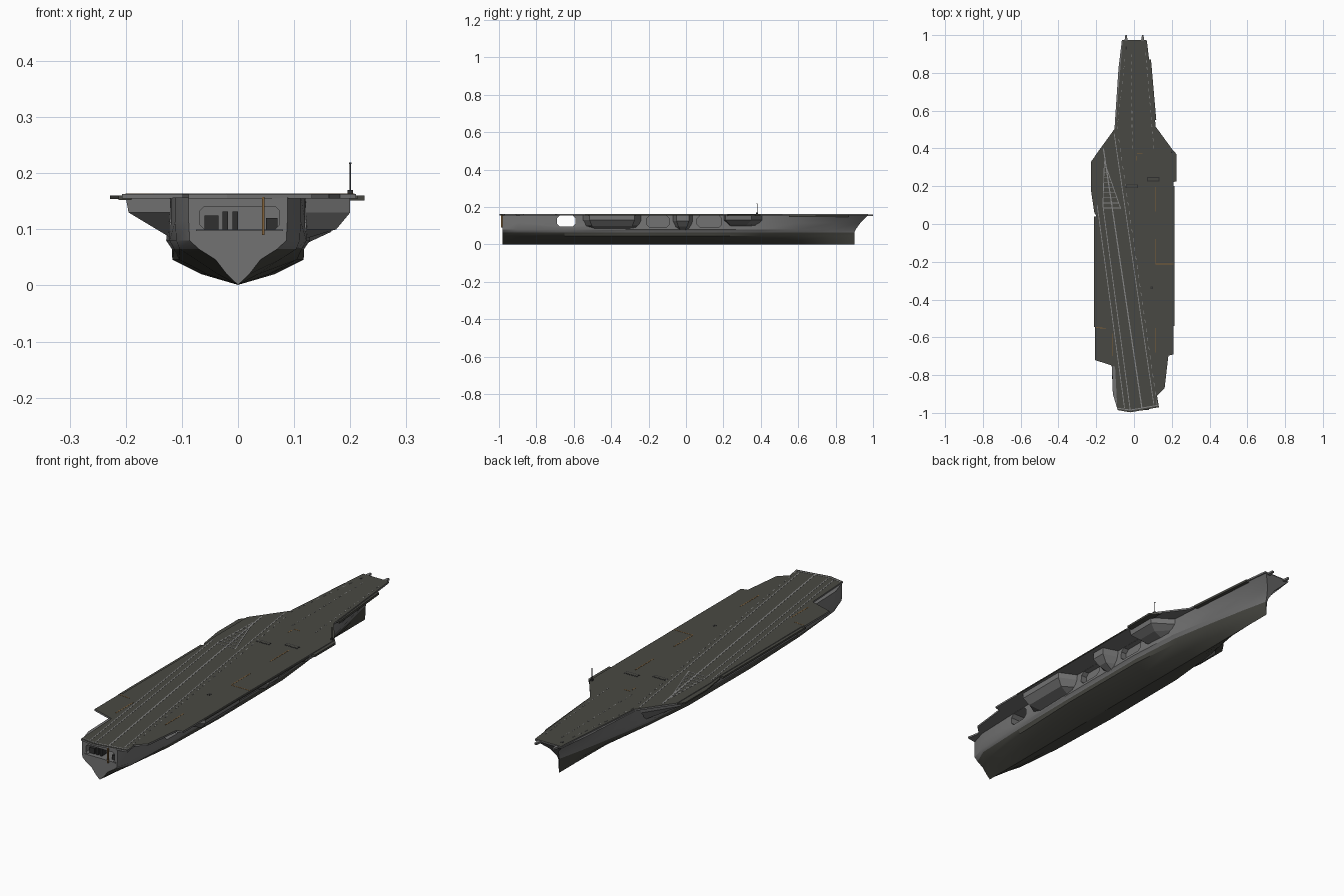
import bpy, bmesh, math
from mathutils import Vector

if "Cube" in bpy.data.objects:
    bpy.data.objects.remove(bpy.data.objects["Cube"])

def mat(name, r, g, b):
    m = bpy.data.materials.new(name)
    m.diffuse_color = (r, g, b, 1)
    m.use_nodes = True
    m.node_tree.nodes["Principled BSDF"].inputs["Base Color"].default_value = m.diffuse_color
    return m

GREY = mat("hull grey", .17, .17, .17)
LOWER = mat("lower hull dark", .065, .065, .055)
DECK = mat("deck olive", .066, .066, .056)
LINE = mat("marking grey", .24, .24, .24)
BROWN = mat("marking brown", .22, .12, .04)
DARK = mat("dark fittings", .03, .03, .03)

def finish(name, bm, mats, smooth=False):
    bmesh.ops.recalc_face_normals(bm, faces=bm.faces)
    me = bpy.data.meshes.new(name)
    bm.to_mesh(me)
    bm.free()
    ob = bpy.data.objects.new(name, me)
    bpy.context.collection.objects.link(ob)
    for m in mats:
        me.materials.append(m)
    if smooth:
        bpy.context.view_layer.objects.active = ob
        ob.select_set(True)
        bpy.ops.object.shade_smooth_by_angle(angle=math.radians(28))
        ob.select_set(False)
    return ob

def loft(bm, rings):
    vs = [[bm.verts.new(p) for p in r] for r in rings]
    n = len(vs[0])
    for a, b in zip(vs, vs[1:]):
        for i in range(n):
            j = (i + 1) % n
            bm.faces.new((a[i], a[j], b[j], b[i]))
    bm.faces.new(vs[0])
    bm.faces.new(vs[-1])

def prism(name, pts, a, b, axis, mats):
    """Extrude a 2D outline from a to b along an axis."""
    put = {"x": lambda p, t: (t, p[0], p[1]), "y": lambda p, t: (p[0], t, p[1]),
           "z": lambda p, t: (p[0], p[1], t)}[axis]
    bm = bmesh.new()
    loft(bm, [[put(p, t) for p in pts] for t in (a, b)])
    return finish(name, bm, mats)

def box(name, x0, x1, y0, y1, z0, z1, m):
    return prism(name, [(x0, y0), (x1, y0), (x1, y1), (x0, y1)], z0, z1, "z", [m])

def chamfer_rect(u0, u1, v0, v1, c):
    return [(u0 + c, v0), (u1 - c, v0), (u1, v0 + c), (u1, v1 - c),
            (u1 - c, v1), (u0 + c, v1), (u0, v1 - c), (u0, v0 + c)]

# Hull: half widths at seven heights for each station along the length
HZ = (.001, .02, .046, .065, .08, .115, .157)
STATIONS = [
    (-.98, (0, .02, .04, .07, .086, .088, .088)),
    (-.90, (0, .036, .075, .104, .11, .112, .112)),
    (-.65, (0, .055, .105, .114, .122, .121, .12)),
    (-.30, (0, .065, .117, .118, .128, .125, .122)),
    (.15, (0, .062, .115, .117, .127, .124, .12)),
    (.40, (0, .046, .09, .1, .111, .11, .11)),
    (.60, (0, .026, .054, .065, .075, .084, .097)),
    (.78, (0, .01, .023, .03, .037, .055, .082)),
    (.90, (0, .001, .002, .003, .005, .02, .064)),
]
bm = bmesh.new()
rings = []
for y, w in STATIONS:
    rake = .075 * max(0, (y - .6) / .3)
    half = [(x, y + rake * max(0, (z - .06) / .097) ** 1.5, z) for x, z in zip(w, HZ)]
    rings.append(half + [(-x, yy, z) for x, yy, z in reversed(half[1:])])
loft(bm, rings)
for f in bm.faces:
    if f.calc_center_median().z < .064 and abs(f.normal.y) < .99:
        f.material_index = 1
# transom and stem caps stay grey
for f in bm.faces:
    if len(f.verts) > 4:
        f.material_index = 0
hull = finish("hull", bm, [GREY, LOWER], True)

# Openings: through elevator bay, stern bay, starboard elevator doors
cutters = [
    prism("bay_cutter", chamfer_rect(-.69, -.59, .097, .154, .015), -.3, .3, "x", [GREY]),
    prism("stern_cutter", chamfer_rect(-.068, .074, .1, .141, .008), -1.1, -.88, "y", [GREY]),
    prism("door_cutter_aft", chamfer_rect(-.21, -.09, .092, .154, .015), .095, .3, "x", [GREY]),
    prism("door_cutter_fore", chamfer_rect(.06, .19, .092, .154, .015), .095, .3, "x", [GREY]),
]
for c in cutters:
    c.hide_render = True
    b = hull.modifiers.new("opening", "BOOLEAN")
    b.operation, b.object, b.solver = "DIFFERENCE", c, "EXACT"
dg = bpy.context.evaluated_depsgraph_get()
hull.data = bpy.data.meshes.new_from_object(hull.evaluated_get(dg))
hull.modifiers.clear()
for c in cutters:
    bpy.data.objects.remove(c)

# Flight deck
outline = [(-.06, .972), (.068, .972), (.08, .87), (.115, .515), (.21, .385), (.21, -.69),
           (.182, -.697), (.162, -.87), (.122, -.91), (.132, -.97), (-.02, -.997),
           (-.088, -.985), (-.1, -.755), (-.207, -.72), (-.207, -.54), (-.2, -.53),
           (-.2, .06), (-.207, .12), (-.207, .36), (-.098, .51)]
deck = prism("flight_deck", outline, .155, .163, "z", [GREY, DECK])
for f in deck.data.polygons:
    if f.normal.z > .5:
        f.material_index = 1

# Catwalks below the deck edge
prism("port_bow_catwalk", [(-.19, .03), (-.21, .06), (-.228, .18), (-.228, .33), (-.19, .38)],
      .154, .16, "z", [DECK])
prism("starboard_bow_catwalk", [(.19, .22), (.225, .225), (.225, .37), (.19, .41)], .151, .16, "z", [DECK])
box("port_catwalk", -.213, -.19, -.545, .04, .152, .16, DECK)
box("starboard_catwalk", .2, .214, -.54, .2, .155, .16, DECK)
prism("bow_catwalk", [(.075, .87), (.09, .87), (.118, .55), (.1, .55)], .148, .158, "z", [DECK])

# Sponsons under the deck overhang
def sponson(name, side, y0, y1, levels, cut0, cut1):
    bm = bmesh.new()
    loft(bm, [[(side * .09, y0 + d, z), (side * x, y0 + cut0 + d, z),
               (side * x, y1 - cut1 - d, z), (side * .09, y1 - d, z)] for x, d, z in levels])
    finish(name, bm, [GREY])

star = [(.2, 0, .156), (.2, 0, .13), (.175, .012, .1), (.122, .03, .084)]
sponson("starboard_aft_sponson", 1, -.565, -.225, star, .05, .05)
sponson("starboard_mid_sponson", 1, -.08, .045,
        [(.19, 0, .156), (.19, 0, .125), (.165, .01, .095), (.122, .02, .075)], .03, .03)
sponson("starboard_fore_sponson", 1, .2, .42,
        [(.2, 0, .156), (.195, 0, .13), (.16, .02, .11), (.11, .03, .097)], .01, .07)
sponson("port_sponson", -1, -.56, .48,
        [(.2, 0, .156), (.195, 0, .13), (.12, .03, .085)], .05, .16)

# Thin plates on the deck
def strip(name, p, q, w, m, z=.163, h=.0007):
    p, q = Vector(p), Vector(q)
    d = (q - p).normalized()
    n = Vector((-d.y, d.x)) * w / 2
    prism(name, [p - n, q - n, q + n, p + n], z - .0003, z + h, "z", [m])

def dashed(name, p, q, w, m, count, fill=.6):
    p, q = Vector(p), Vector(q)
    for i in range(count):
        strip(name, p.lerp(q, i / count), p.lerp(q, (i + fill) / count), w, m)

# Angled runway lines
strip("runway_left_line", (-.05, -.975), (-.195, .1), .004, LINE)
strip("runway_inner_line", (-.02, -.985), (-.165, .1), .004, LINE)
strip("runway_centre_line", (.042, -.975), (-.162, .4), .006, LINE)
strip("runway_right_line", (.105, -.955), (-.105, .48), .004, LINE)
dashed("runway_dash", (.122, -.955), (-.085, .48), .003, LINE, 30, .4)
strip("runway_end_line", (-.088, -.975), (-.02, -.985), .005, LINE)
strip("runway_end_line", (-.02, -.985), (.125, -.96), .005, LINE)
# Hatched zone at the forward end of the runway
strip("hatch_edge", (-.165, .09), (-.157, .33), .004, LINE)
strip("hatch_edge", (-.07, .08), (-.157, .33), .004, LINE)
for i in range(9):
    t = i / 9
    y = .085 + .24 * t
    strip("hatch_bar", (-.164 + .007 * t, y), (-.07 - .085 * t, y), .004, LINE)
# Catapult lines
dashed("bow_catapult_dash", (-.01, .4), (-.012, .92), .003, LINE, 14, .4)
dashed("starboard_catapult_dash", (.105, .4), (.06, .93), .003, LINE, 14, .4)
dashed("port_catapult_dash", (-.09, .5), (-.045, .9), .002, LINE, 10, .4)

# Elevator edge markings
for p, q in [((.115, .065), (.115, .195)), ((.115, -.21), (.115, -.08)), ((.115, -.212), (.208, -.212)),
             ((.115, -.68), (.115, -.55)), ((-.115, -.7), (-.115, -.58)), ((.015, .375), (.045, .375)),
             ((.015, .335), (.015, .36)), ((-.2, -.548), (-.15, -.553))]:
    strip("elevator_marking", p, q, .004, BROWN)

# Blast deflector panels and hatches
for x0, x1, y0, y1 in [(-.045, .02, .19, .21), (.07, .135, .226, .248), (.088, .1, -.345, -.33),
                       (-.045, -.036, .925, .94)]:
    box("deflector_rim", x0, x1, y0, y1, .1625, .1638, DARK)
    box("deflector_panel", x0 + .004, x1 - .004, y0 + .004, y1 - .004, .163, .1643, DECK)

# Bow horns
for x in (-.042, .046):
    prism("bow_horn", [(x - .01, .96), (x + .01, .96), (x + .004, 1.0), (x - .004, 1.0)],
          .152, .161, "z", [GREY])

# Signal mast on the starboard edge
box("mast_base", .195, .205, .375, .385, .156, .17, DARK)
box("mast", .199, .201, .379, .381, .165, .218, DARK)
box("mast_top", .198, .202, .378, .382, .216, .219, DARK)

# Stern fittings: approach pole, bay machinery, ledge
box("stern_pole", .043, .047, -.988, -.98, .09, .158, BROWN)
for x0, x1, z1 in [(-.06, -.035, .125), (-.028, -.018, .132), (-.01, .0, .132), (.05, .07, .12)]:
    box("bay_machinery", x0, x1, -.965, -.93, .099, z1, DARK)
box("stern_ledge", -.075, .08, -.984, -.97, .097, .1, GREY)
